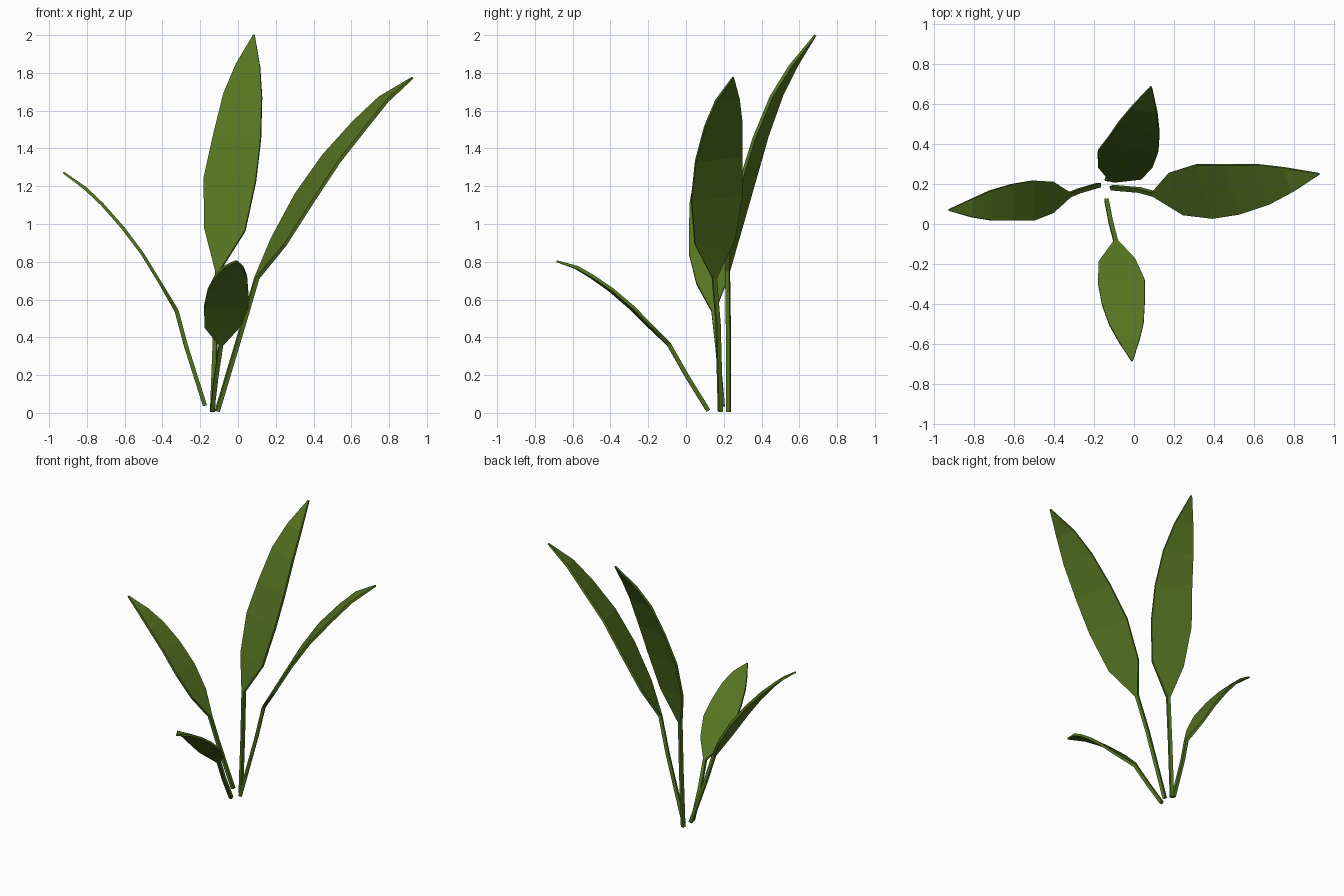
import bpy
import bmesh
from mathutils import Vector

green = bpy.data.materials.new("leaf_green")
green.diffuse_color = (0.09, 0.175, 0.015, 1)

STEM = 0.011          # half width of the stalk
THICK = 0.0085        # half thickness
BLADE = [0.112, 0.143, 0.131, 0.106, 0.066]   # half widths along the blade


def leaf(name, side, scale, spine):
    """Loft a rectangular section along the spine: stalk, blade, pointed tip."""
    side = Vector(side).normalized()
    pts = [Vector(p) for p in spine]
    widths = [STEM] * 3 + [w * scale for w in BLADE] + [0.004]
    bm = bmesh.new()
    rings = []
    for i, p in enumerate(pts):
        tangent = (pts[min(i + 1, len(pts) - 1)] - pts[max(i - 1, 0)]).normalized()
        normal = tangent.cross(side).normalized() * (THICK if i > 2 else STEM)
        if i == len(pts) - 1:
            normal *= 0.6
        s = side * widths[i]
        rings.append([bm.verts.new(p + a * s + b * normal)
                      for a, b in ((1, 1), (-1, 1), (-1, -1), (1, -1))])
    for r, q in zip(rings, rings[1:]):
        for k in range(4):
            n = (k + 1) % 4
            bm.faces.new((r[k], r[n], q[n], q[k]))
    bm.faces.new(rings[0])
    bm.faces.new(rings[-1])
    bmesh.ops.recalc_face_normals(bm, faces=bm.faces)
    mesh = bpy.data.meshes.new(name)
    bm.to_mesh(mesh)
    bm.free()
    mesh.materials.append(green)
    obj = bpy.data.objects.new(name, mesh)
    bpy.context.collection.objects.link(obj)


# Spines run: stalk base, stalk middle, blade start, five blade stations, tip
leaf("back_leaf", (0.96, -0.27, -0.06), 1.0, [
    (-0.135, 0.225, 0.005), (-0.12, 0.225, 0.4), (-0.108, 0.22, 0.75),
    (-0.07, 0.26, 0.97), (-0.043, 0.328, 1.235), (-0.005, 0.395, 1.46),
    (0.025, 0.48, 1.68), (0.053, 0.57, 1.84), (0.085, 0.685, 2.0)])

leaf("right_leaf", (0.32, -0.94, -0.12), 1.0, [
    (-0.11, 0.182, 0.008), (0.028, 0.17, 0.47), (0.10, 0.15, 0.715),
    (0.215, 0.152, 0.905), (0.353, 0.163, 1.14), (0.493, 0.173, 1.345),
    (0.645, 0.198, 1.525), (0.77, 0.22, 1.66), (0.925, 0.25, 1.775)])

leaf("left_leaf", (0.0, -1.0, 0.0), 0.7, [
    (-0.175, 0.195, 0.038), (-0.277, 0.165, 0.36), (-0.325, 0.145, 0.54),
    (-0.41, 0.133, 0.685), (-0.505, 0.117, 0.84), (-0.61, 0.108, 0.98),
    (-0.72, 0.093, 1.105), (-0.81, 0.08, 1.19), (-0.925, 0.07, 1.273)])

leaf("front_leaf", (1.0, 0.08, 0.0), 0.82, [
    (-0.137, 0.118, 0.012), (-0.115, 0.005, 0.195), (-0.09, -0.09, 0.362),
    (-0.085, -0.185, 0.455), (-0.063, -0.29, 0.56), (-0.053, -0.395, 0.65),
    (-0.038, -0.495, 0.72), (-0.025, -0.58, 0.77), (-0.01, -0.685, 0.803)])
